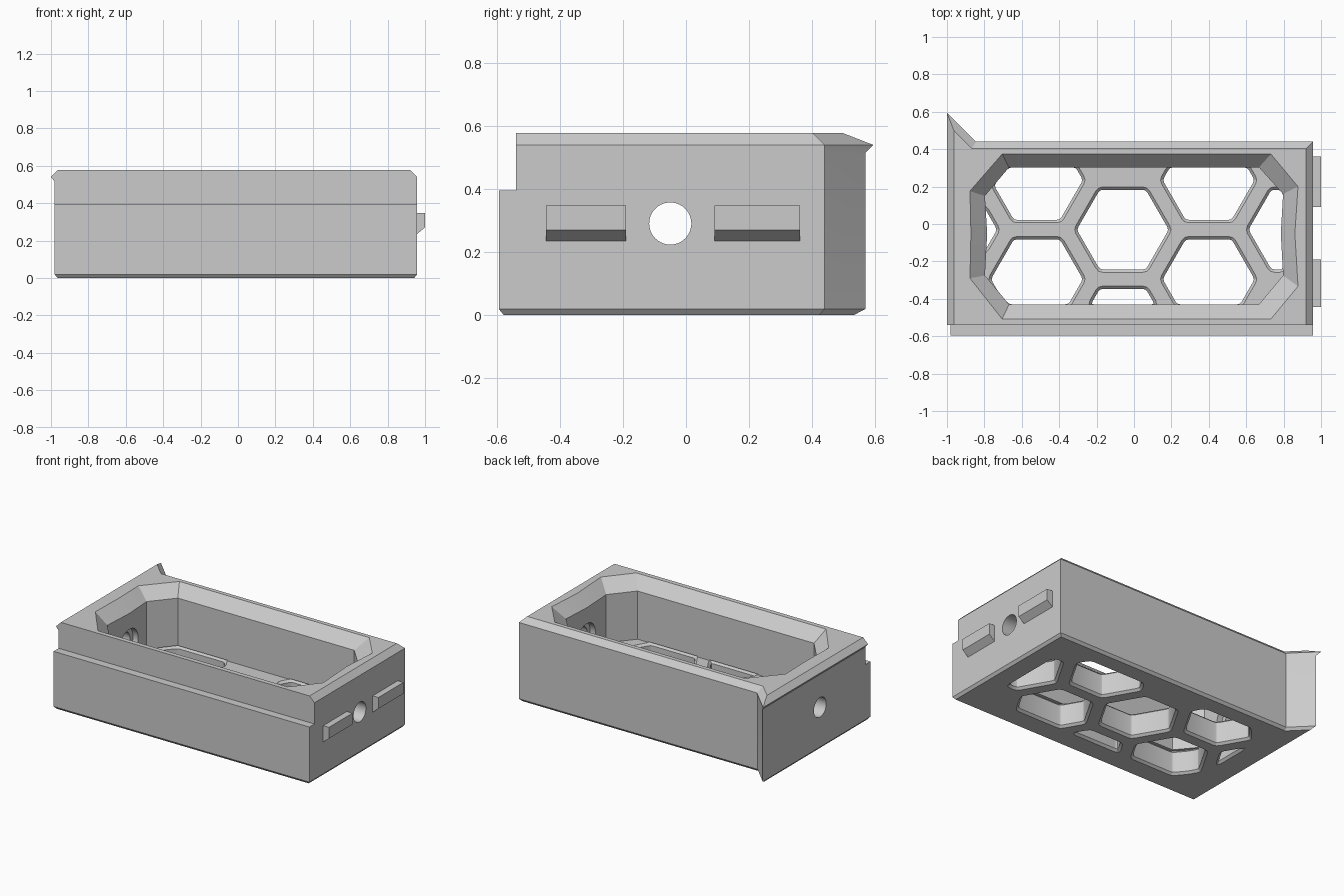
import bpy, bmesh, math
from mathutils import Vector

if "Cube" in bpy.data.objects:
    bpy.data.objects.remove(bpy.data.objects["Cube"], do_unlink=True)

grey = bpy.data.materials.new("plain grey")
grey.use_nodes = True
GREY = (0.6, 0.6, 0.6, 1)
grey.diffuse_color = GREY
grey.node_tree.nodes["Principled BSDF"].inputs["Base Color"].default_value = GREY


def loft(name, rings):
    """Closed solid skinned through rings of equal point count."""
    bm = bmesh.new()
    loops = [[bm.verts.new(p) for p in ring] for ring in rings]
    n = len(loops[0])
    for a, b in zip(loops, loops[1:]):
        for i in range(n):
            j = (i + 1) % n
            bm.faces.new((a[i], a[j], b[j], b[i]))
    bm.faces.new(loops[0][::-1])
    bm.faces.new(loops[-1])
    bmesh.ops.recalc_face_normals(bm, faces=bm.faces)
    mesh = bpy.data.meshes.new(name)
    bm.to_mesh(mesh)
    bm.free()
    mesh.materials.append(grey)
    obj = bpy.data.objects.new(name, mesh)
    bpy.context.collection.objects.link(obj)
    return obj


def flat(points, z):
    return [(x, y, z) for x, y in points]


def box(name, x0, x1, y0, y1, z0, z1):
    base = [(x0, y0), (x1, y0), (x1, y1), (x0, y1)]
    return loft(name, [flat(base, z0), flat(base, z1)])


def rod(name, x0, x1, y, z, r, n=40):
    ring = [(y + r * math.cos(k * math.tau / n), z + r * math.sin(k * math.tau / n))
            for k in range(n)]
    return loft(name, [[(x, a, b) for a, b in ring] for x in (x0, x1)])


def cut(obj, cutter):
    cutter.hide_render = True
    mod = obj.modifiers.new("cut", "BOOLEAN")
    mod.operation, mod.solver, mod.object = "DIFFERENCE", "EXACT", cutter
    bpy.context.view_layer.update()
    deps = bpy.context.evaluated_depsgraph_get()
    mesh = bpy.data.meshes.new_from_object(obj.evaluated_get(deps))
    obj.modifiers.clear()
    if len(mesh.polygons) > 5:
        obj.data = mesh
    bpy.data.objects.remove(cutter, do_unlink=True)


# Outline helpers: counter-clockwise lists of 2D points
def offset(points, d):
    out = []
    for i, p in enumerate(points):
        a = (p - points[i - 1]).normalized()
        b = (points[(i + 1) % len(points)] - p).normalized()
        na, nb = Vector((a.y, -a.x)), Vector((b.y, -b.x))
        out.append(p + (na + nb) * d / (1 + na.dot(nb)))
    return out


def clip(points, p, q):
    """Keep the part of an outline to the left of the line p-q."""
    side = [(q - p).cross(v - p) for v in points]
    out = []
    for i, v in enumerate(points):
        if side[i - 1] * side[i] < 0:
            out.append(points[i - 1].lerp(v, side[i - 1] / (side[i - 1] - side[i])))
        if side[i] >= 0:
            out.append(v)
    return out


def area(points):
    return sum(points[i - 1].cross(v) for i, v in enumerate(points)) / 2


def rounded(points, r):
    out = []
    for i, v in enumerate(points):
        ends = []
        for w in (points[i - 1], points[(i + 1) % len(points)]):
            ends.append(v.lerp(w, min(r / (w - v).length, .3)))
        out += [ends[0], (ends[0] + ends[1] + v * 2) / 4, ends[1]]
    return out


# Outer body with the flared back corner and chamfered rims
def outline(left, front, right, back, tip, root):
    return [(left, front), (right, front), (right, back), (root, back), (left, tip)]


body = loft("tray_body", [
    flat(outline(-.965, -.58, .942, .425, .535, -.855), 0),
    flat(outline(-.98, -.595, .957, .44, .57, -.85), .018),
    flat(outline(-.98, -.595, .957, .44, .57, -.85), .515),
    flat(outline(-1, -.595, .957, .44, .595, -.845), .54),
    flat(outline(-.963, -.595, .92, .403, .5, -.866), .577)])

# Step along the front
cut(body, box("front_step", -1.2, 1.2, -.8, -.54, .395, .8))

# Pocket with a sloped mouth
floor_z = .17
inner = [(-.668, -.43), (.668, -.43), (.797, -.275), (.785, -.05), (.797, .16),
         (.668, .303), (-.668, .303), (-.797, .15), (-.785, -.05), (-.797, -.275)]
mouth = [(-.705, -.508), (.732, -.508), (.877, -.333), (.86, -.05), (.877, .2),
         (.732, .374), (-.705, .374), (-.877, .176), (-.872, -.05), (-.877, -.29)]
cut(body, loft("pocket", [flat(inner, floor_z), flat(inner, .5),
                          flat(mouth, .577), flat(mouth, .7)]))

# Honeycomb openings in the floor, trimmed to the pocket walls
walls = [Vector(p) for i, p in enumerate(inner) if i not in (3, 8)]
levels = [(-.02, .035), (.015, 0), (floor_z - .015, 0), (floor_z + .005, .02)]
pitch = .53
for col in range(-2, 3):
    for row in range(-1, 1):
        cx = -.06 + col * pitch * .866
        cy = -.03 + row * pitch + (pitch / 2 if col % 2 else 0)
        shape = [Vector((cx, cy)) + Vector((math.cos(k * math.pi / 3),
                                            math.sin(k * math.pi / 3))) * .246
                 for k in range(6)]
        for i, p in enumerate(walls):
            shape = clip(shape, p, walls[(i + 1) % len(walls)])
        if len(shape) > 2 and area(shape) > .003:
            shape = rounded(shape, .018)
            cut(body, loft("floor_opening", [flat(offset(shape, d), z) for z, d in levels]))

# Round hole through both ends, with a counterbore inside each
cut(body, rod("end_hole", -1.2, 1.2, -.05, .29, .067))
cut(body, rod("counterbore", -.83, .83, -.05, .29, .1))

# Wedge tabs on the end wall
for name, y0, y1 in (("front_tab", -.445, -.19), ("back_tab", .09, .362)):
    profile = [(.95, .235), (.957, .235), (1, .27), (1, .347), (.95, .347)]
    loft(name, [[(x, y, z) for x, z in profile] for y in (y0, y1)])

# Smooth the bores, keep every other edge sharp
bpy.ops.object.select_all(action="DESELECT")
body.select_set(True)
bpy.context.view_layer.objects.active = body
bpy.ops.object.shade_smooth_by_angle(angle=math.radians(15))
